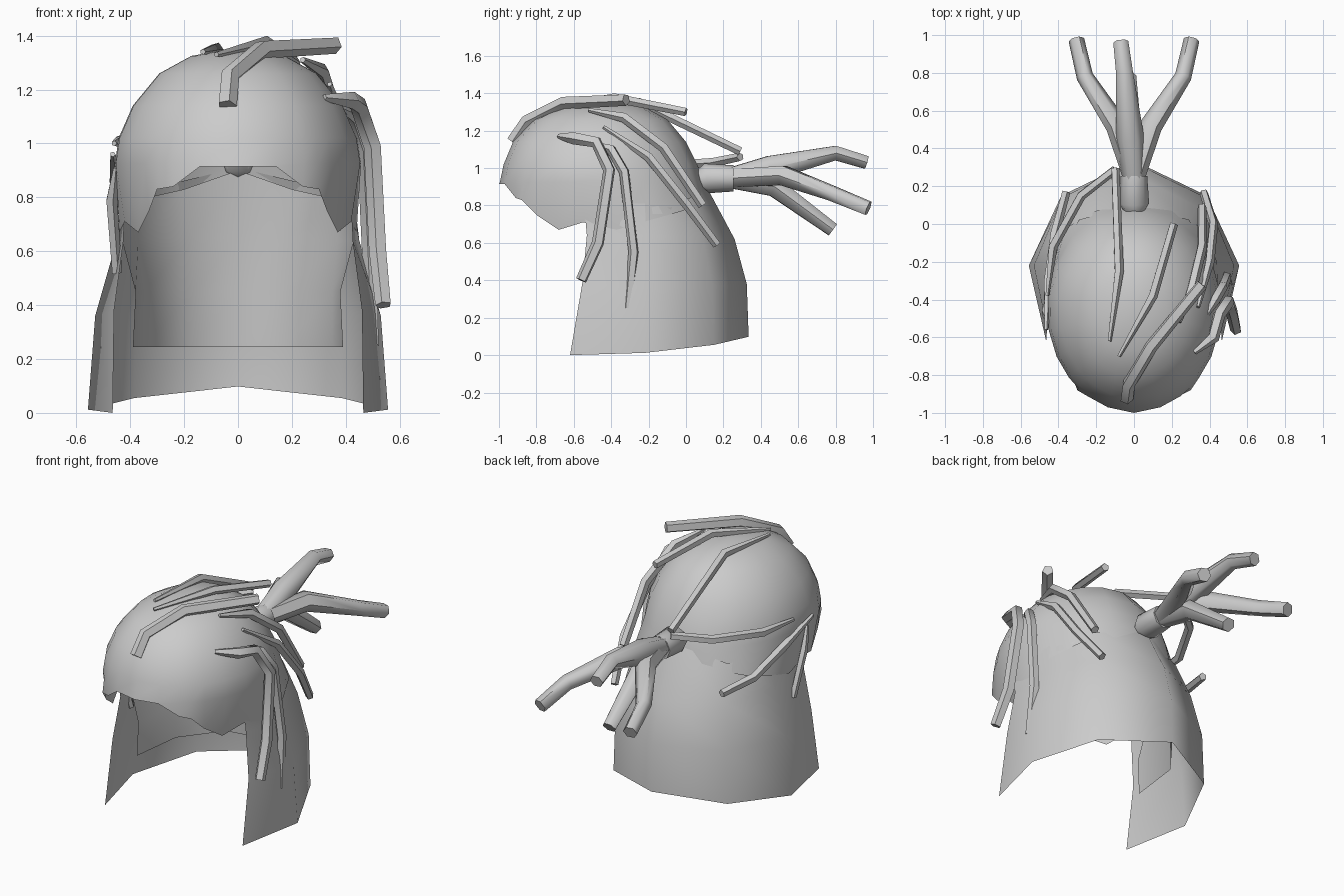
import bpy, bmesh, math
from mathutils import Vector

if "Cube" in bpy.data.objects:
    bpy.data.objects.remove(bpy.data.objects["Cube"])


def finish(name, bm, angle=60, outward=True):
    if outward:
        bmesh.ops.recalc_face_normals(bm, faces=bm.faces)
    me = bpy.data.meshes.new(name)
    bm.to_mesh(me)
    bm.free()
    ob = bpy.data.objects.new(name, me)
    bpy.context.collection.objects.link(ob)
    bpy.ops.object.select_all(action='DESELECT')
    ob.select_set(True)
    bpy.context.view_layer.objects.active = ob
    bpy.ops.object.shade_smooth_by_angle(angle=math.radians(angle))
    return ob


def tube(name, path, radii, sides=6, start_tip=False):
    """Faceted strand swept along a path."""
    pts = [Vector(p) for p in path]
    bm = bmesh.new()
    rings = []
    for i, p in enumerate(pts):
        d = Vector((0, 0, 0))
        if i > 0:
            d += (p - pts[i - 1]).normalized()
        if i < len(pts) - 1:
            d += (pts[i + 1] - p).normalized()
        d.normalize()
        ref = Vector((0, 0, 1)) if abs(d.z) < 0.9 else Vector((0, 1, 0))
        if len(rings) == 0:
            u = d.cross(ref).normalized()
        else:
            u = (u - d * u.dot(d)).normalized()
        v = d.cross(u)
        r = radii[i]
        ring = []
        for k in range(sides):
            a = 2 * math.pi * k / sides
            ring.append(bm.verts.new(p + (u * math.cos(a) + v * math.sin(a)) * r))
        rings.append(ring)
    for a, b in zip(rings, rings[1:]):
        for k in range(sides):
            j = (k + 1) % sides
            bm.faces.new((a[k], a[j], b[j], b[k]))
    bm.faces.new(rings[0])
    bm.faces.new(rings[-1])
    return finish(name, bm)


def sheet(name, columns):
    """Open sheet from half the columns (front edge to centre back), mirrored."""
    full = columns + [[(-x, y, z) for x, y, z in c] for c in columns[-2::-1]]
    bm = bmesh.new()
    grid = [[bm.verts.new(p) for p in c] for c in full]
    for a, b in zip(grid, grid[1:]):
        for k in range(len(a) - 1):
            bm.faces.new((a[k], a[k + 1], b[k + 1], b[k]))
    return finish(name, bm)


# Cap of hair: jagged rim, then egg-shaped rings closing at the crown
rim = [(0, -1, .915), (.14, -.97, .915), (.24, -.91, .84), (.30, -.88, .83),
       (.33, -.80, .75), (.37, -.68, .67), (.42, -.55, .71), (.44, -.37, .67),
       (.44, -.20, .72), (.36, -.02, .77), (.2, .07, .82), (0, .11, .84)]
rim += [(-x, y, z) for x, y, z in rim[-2:0:-1]]
levels = [(.925, .462, -.995, .095), (1.02, .448, -.975, .06), (1.14, .395, -.925, 0),
          (1.26, .295, -.81, -.10), (1.325, .175, -.67, -.22)]
bm = bmesh.new()
loops = [[bm.verts.new(p) for p in rim]]
for z, rx, yf, yb in levels:
    cy, ry = (yf + yb) / 2, (yb - yf) / 2
    ring = []
    for x, y, _ in rim:
        t = math.atan2(x / .46, -(y + .45) / .55)
        ring.append(bm.verts.new((rx * math.sin(t), cy - ry * math.cos(t), z)))
    loops.append(ring)
n = len(rim)
for a, b in zip(loops, loops[1:]):
    for k in range(n):
        bm.faces.new((a[k], a[(k + 1) % n], b[(k + 1) % n], b[k]))
crown = bm.verts.new((0, -.43, 1.355))
for k in range(n):
    bm.faces.new((loops[-1][k], loops[-1][(k + 1) % n], crown))
finish("hair_cap", bm)

# Long hair falling around the sides and back
sheet("outer_hair_curtain", [
    [(.42, -.545, .81), (.425, -.53, .64), (.46, -.555, .38), (.465, -.62, 0)],
    [(.43, -.22, .81), (.45, -.22, .64), (.53, -.22, .36), (.557, -.22, .012)],
    [(.29, .02, .84), (.34, .09, .63), (.38, .14, .37), (.385, .15, .055)],
    [(0, .105, .91), (0, .26, .62), (0, .325, .38), (0, .335, .098)]])

# Shorter lining behind the neck
sheet("inner_hair_lining", [
    [(.42, -.43, .80), (.43, -.42, .64), (.38, -.42, .45), (.39, -.42, .245)],
    [(.38, -.08, .79), (.37, -.08, .64), (.35, -.10, .45), (.35, -.10, .245)],
    [(.2, .05, .83), (.17, .09, .65), (.17, .11, .45), (.17, .13, .245)],
    [(0, .09, .90), (0, .12, .65), (0, .14, .45), (0, .16, .245)]])

# Ponytail: tie and four splayed strands
tube("ponytail_tie", [(0, .06, .93), (0, .11, .945), (0, .255, .945)],
     [.05, .08, .07], sides=8)
for side, s in (("left", -1), ("right", 1)):
    tube("ponytail_strand_" + side,
         [(0, .24, .945), (s * .09, .52, .96), (s * .26, .78, .865), (s * .305, .975, .785)],
         [.055, .06, .045, .042])
tube("ponytail_strand_upper",
     [(0, .24, .95), (-.02, .45, 1.0), (-.05, .80, 1.08), (-.07, .965, 1.03)],
     [.06, .075, .045, .04])
tube("ponytail_strand_lower",
     [(0, .24, .94), (-.02, .47, .90), (-.03, .785, .67)], [.055, .06, .042])

# Loose locks lying over the cap: (radius, path)
locks = {
    "lock_right_front": (.034, [(.32, -.68, 1.17), (.42, -.60, 1.16), (.45, -.48, 1.14),
                                (.50, -.41, .99), (.52, -.47, .60), (.54, -.56, .40)]),
    "lock_right_middle": (.028, [(.38, -.49, 1.13), (.43, -.40, 1.10), (.47, -.33, .98),
                                 (.49, -.28, .55), (.50, -.31, .25)]),
    "lock_right_back": (.026, [(.34, -.44, 1.22), (.40, -.20, 1.06), (.42, 0, .81),
                               (.37, .165, .59)]),
    "lock_right_upper": (.028, [(.24, -.52, 1.31), (.31, -.33, 1.27), (.36, -.12, 1.11),
                                (.36, .09, .80)]),
    "lock_forehead": (.036, [(-.04, -.925, 1.14), (-.03, -.85, 1.25), (.09, -.65, 1.35),
                             (.36, -.32, 1.365)]),
    "lock_crown_right": (.026, [(-.08, -.70, 1.33), (.10, -.38, 1.375), (.21, 0, 1.30)]),
    "lock_crown_left": (.026, [(-.13, -.62, 1.34), (-.08, -.25, 1.35), (-.10, .29, 1.09)]),
    "lock_left_upper": (.026, [(-.46, -.38, 1.0), (-.43, -.12, 1.01), (-.28, .15, 1.03),
                               (-.10, .29, 1.06)]),
    "lock_left_lower": (.026, [(-.465, -.56, .96), (-.455, -.30, .87), (-.42, -.05, .76),
                               (-.36, .17, .73)]),
    "lock_left_front": (.022, [(-.455, -.52, .91), (-.47, -.47, .79), (-.45, -.39, .52)]),
}
for name, (r, path) in locks.items():
    radii = [r * .4] + [r] * (len(path) - 2) + [r * .9]
    if name == "lock_forehead":
        radii[0] = r
    tube(name, path, radii, sides=5)
